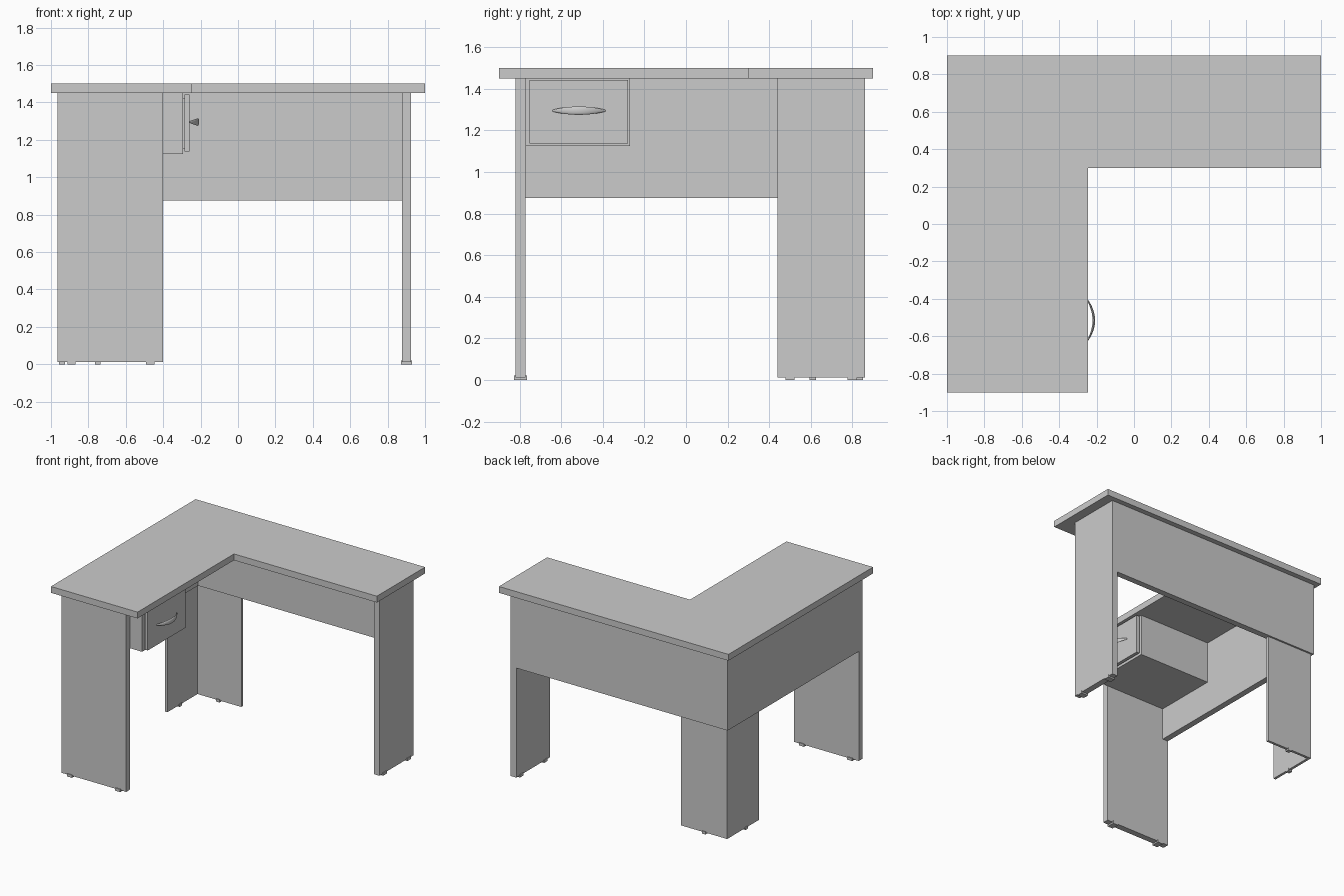
import bpy, bmesh, math

if "Cube" in bpy.data.objects:
    bpy.data.objects.remove(bpy.data.objects["Cube"])


def finish(name, bm):
    bmesh.ops.recalc_face_normals(bm, faces=bm.faces)
    me = bpy.data.meshes.new(name)
    bm.to_mesh(me)
    bm.free()
    ob = bpy.data.objects.new(name, me)
    bpy.context.collection.objects.link(ob)
    return ob


def prism(name, pts, z0, z1):
    """Extrude a plan outline from z0 to z1."""
    bm = bmesh.new()
    face = bm.faces.new([bm.verts.new((x, y, z0)) for x, y in pts])
    ext = bmesh.ops.extrude_face_region(bm, geom=[face])["geom"]
    for v in ext:
        if isinstance(v, bmesh.types.BMVert):
            v.co.z = z1
    return finish(name, bm)


def box(name, x0, x1, y0, y1, z0, z1):
    return prism(name, [(x0, y0), (x1, y0), (x1, y1), (x0, y1)], z0, z1)


FLOOR, TOP, APRON = 0.012, 1.45, 0.875
L, R, F, B = -0.965, 0.925, -0.82, 0.86   # outer faces of the frame
T = 0.048                                 # board thickness

# L-shaped table top
prism("table_top", [(-1, -0.9), (-0.245, -0.9), (-0.245, 0.3),
                    (1, 0.3), (1, 0.9), (-1, 0.9)], TOP, 1.5)

# End legs
box("front_leg", L, -0.40, F, F + T, FLOOR, TOP)
box("right_leg", R - T, R, 0.44, B, FLOOR, TOP)

# Modesty panels joined at the back left corner
prism("modesty_panels", [(L, F + T), (L + T, F + T), (L + T, B - T),
                         (R - T, B - T), (R - T, B), (L, B)], APRON, TOP)

# Thin angled corner leg, set in from the panels
xo, yo, t = L + 0.014, B - 0.014, 0.02
prism("corner_leg", [(xo, yo), (xo, 0.45), (xo + t, 0.45), (xo + t, yo - t),
                     (-0.55, yo - t), (-0.55, yo)], FLOOR, APRON)

# Clip feet: centre and size in x and y
feet = [(-0.89, F + T / 2, 0.045, 0.062), (-0.47, F + T / 2, 0.045, 0.062),
        (R - T / 2, 0.50, 0.06, 0.045), (R - T / 2, 0.80, 0.06, 0.045),
        (-0.75, yo - t / 2, 0.03, 0.032), (xo + t / 2, 0.61, 0.032, 0.03)]
for i, (x, y, w, d) in enumerate(feet):
    box(f"foot_{i + 1}", x - w / 2, x + w / 2, y - d / 2, y + d / 2, 0, 0.021)

# Drawer cabinet and drawer front
box("drawer_cabinet", L + T, -0.295, F + T, -0.27, 1.125, TOP)
box("drawer_body", -0.30, -0.28, -0.735, -0.295, 1.15, 1.425)
box("drawer_front", -0.285, -0.26, -0.752, -0.28, 1.137, 1.442)

# Bowed crescent handle, swept from tapering elliptical rings
bm = bmesh.new()
rings, N, S = [], 24, 12
for i in range(N + 1):
    s = -1 + 2 * i / N
    k = 1 - s * s
    cx, cy = -0.262 + 0.047 * k, -0.515 + 0.128 * s
    rx, rz = 0.003 + 0.004 * k, 0.004 + 0.016 * k
    rings.append([bm.verts.new((cx + rx * math.cos(a), cy, 1.295 + rz * math.sin(a)))
                  for a in (2 * math.pi * j / S for j in range(S))])
for a, b in zip(rings, rings[1:]):
    for j in range(S):
        n = (j + 1) % S
        bm.faces.new((a[j], a[n], b[n], b[j]))
bm.faces.new(rings[0])
bm.faces.new(rings[-1])
handle = finish("drawer_handle", bm)
bpy.context.view_layer.objects.active = handle
handle.select_set(True)
bpy.ops.object.shade_smooth_by_angle(angle=math.radians(40))
